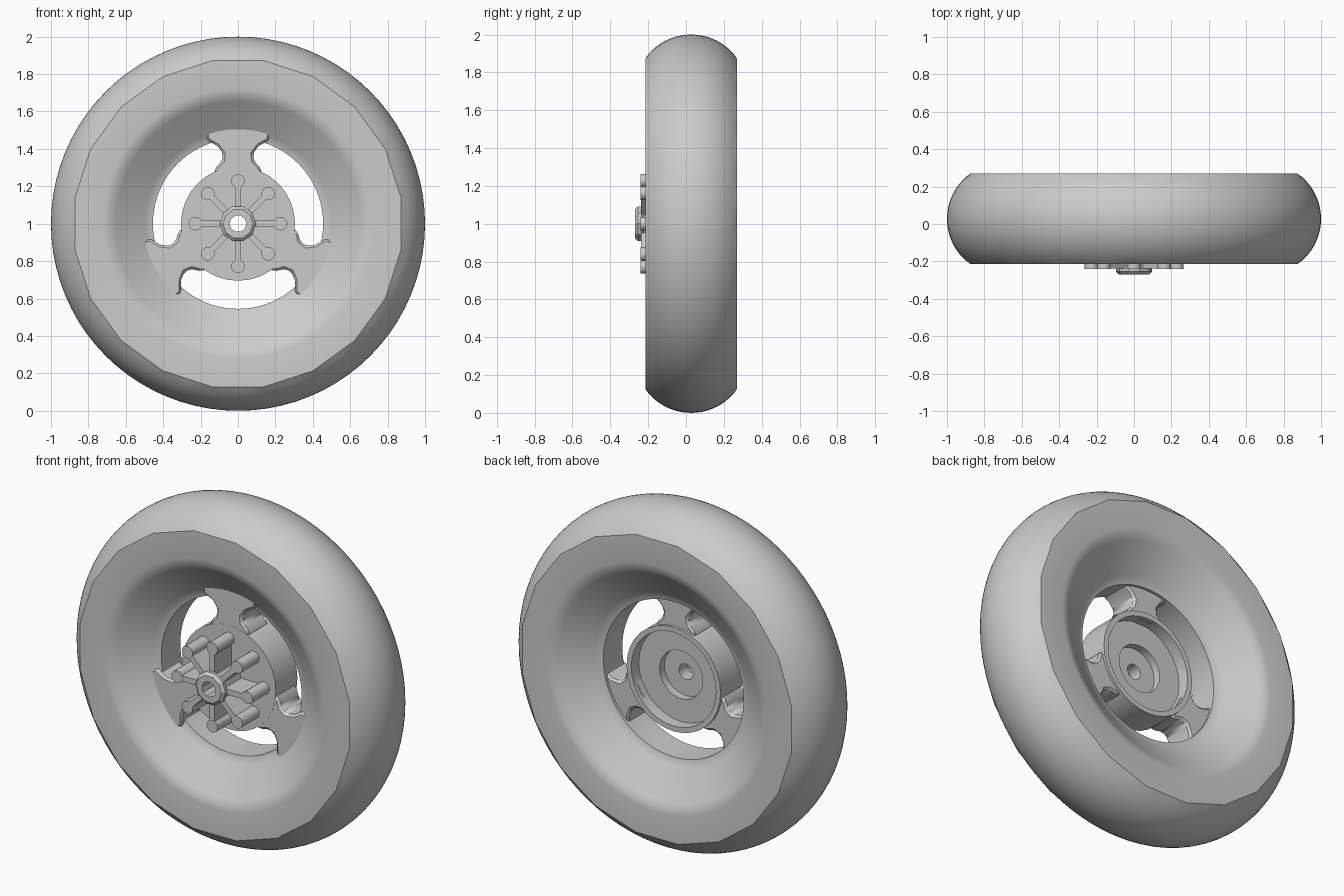
import bpy, bmesh
from math import sin, cos, pi, radians

if "Cube" in bpy.data.objects:
    bpy.data.objects.remove(bpy.data.objects["Cube"])

grey = bpy.data.materials.new("plain grey")
grey.use_nodes = True
grey.diffuse_color = (0.6, 0.6, 0.6, 1)
grey.node_tree.nodes["Principled BSDF"].inputs["Base Color"].default_value = (0.6, 0.6, 0.6, 1)

AXLE = 1.0       # height of the wheel centre
FACE = -0.085    # front plane of the hub and spokes


def finish(bm, name, angle=35):
    """Turn a bmesh into a smooth-shaded object with sharp edges kept."""
    bmesh.ops.recalc_face_normals(bm, faces=bm.faces)
    mesh = bpy.data.meshes.new(name)
    bm.to_mesh(mesh)
    bm.free()
    mesh.materials.append(grey)
    obj = bpy.data.objects.new(name, mesh)
    bpy.context.collection.objects.link(obj)
    bpy.ops.object.select_all(action='DESELECT')
    obj.select_set(True)
    bpy.context.view_layer.objects.active = obj
    bpy.ops.object.shade_smooth_by_angle(angle=radians(angle))
    return obj


def lathe(name, profile, segs, faceted=(), sides=20, angle=35):
    """Revolve a closed (radius, y) profile round the axle; faceted rings become polygons."""
    bm = bmesh.new()
    rings = []
    for i, (r, y) in enumerate(profile):
        ring = []
        for k in range(segs):
            t = 2 * pi * k / segs
            q = r
            if i in faceted:
                step = 2 * pi / sides
                local = (t + step / 2) % step - step / 2
                q = r * cos(pi / sides) / cos(local)
            ring.append(bm.verts.new((q * cos(t), y, AXLE + q * sin(t))))
        rings.append(ring)
    for a, b in zip(rings, rings[1:] + rings[:1]):
        for k in range(segs):
            n = (k + 1) % segs
            bm.faces.new((a[k], a[n], b[n], b[k]))
    return finish(bm, name, angle)


def prism(name, outline, turn, front, back, bevel=0):
    """Extrude an outline of (radial, sideways) points along y, turned about the axle."""
    bm = bmesh.new()
    c, s = cos(turn), sin(turn)
    verts = [bm.verts.new((u * c - v * s, front, AXLE + u * s + v * c)) for u, v in outline]
    cap = bm.faces.new(verts)
    out = bmesh.ops.extrude_face_region(bm, geom=[cap])["geom"]
    for v in out:
        if isinstance(v, bmesh.types.BMVert):
            v.co.y = back
    obj = finish(bm, name, 30)
    if bevel:
        mod = obj.modifiers.new("soft edges", 'BEVEL')
        mod.width = bevel
        mod.segments = 1
    return obj


# Tyre and rim: bulged tread, flat sidewalls, cones running in to the spokes
MID, HALF, BULGE = 0.0275, 0.2425, 0.298
SWEEP = radians(54.5)
tread = [(1 - BULGE + BULGE * cos(a), MID + BULGE * sin(a))
         for a in [SWEEP * (i / 10 - 1) for i in range(21)]]
tread[0], tread[-1] = (0.883, MID - HALF), (0.883, MID + HALF)
side = [(0.72, HALF), (0.685, 0.236), (0.655, 0.216), (0.50, 0.108), (0.475, 0.093), (0.455, 0.088)]
back_side = [(r, MID + h) for r, h in side]
front_side = [(r, MID - h) for r, h in reversed(side)]
lathe("tyre_and_rim", tread + back_side + front_side, 80, faceted=(0, 20))

# Hub: flat front disc, recessed back with a lip, stepped axle hole
lathe("hub", [(0.045, FACE), (0.305, FACE), (0.305, 0.115), (0.275, 0.115),
              (0.275, 0.045), (0.14, 0.045), (0.14, 0), (0.045, 0)], 32)

# Axle boss: faceted collar standing in front of the hub
lathe("axle_boss", [(0.045, -0.27), (0.08, -0.27), (0.097, -0.255), (0.097, -0.235),
                    (0.085, -0.225), (0.085, FACE + 0.01), (0.045, FACE + 0.01)], 10, angle=20)

# Three waisted spokes
half = [(0.27, 0.13), (0.305, 0.115), (0.335, 0.085), (0.375, 0.08),
        (0.415, 0.11), (0.45, 0.17), (0.52, 0.17)]
spoke = half + [(u, -v) for u, v in reversed(half)]
for i in range(3):
    prism(f"spoke_{i + 1}", spoke, pi / 2 + i * 2 * pi / 3, FACE + 0.001, 0.1, bevel=0.012)

# Eight ribs with round ends on the front of the hub
REACH, THICK, KNOB = 0.228, 0.016, 0.036
rib = [(0.075, -THICK), (REACH, -THICK), (REACH, THICK), (0.075, THICK)]
knob = [(REACH + KNOB * cos(k * pi / 8), KNOB * sin(k * pi / 8)) for k in range(16)]
for i in range(8):
    prism(f"rib_{i + 1}", rib, i * pi / 4, -0.239, FACE + 0.01)
    prism(f"rib_end_{i + 1}", knob, i * pi / 4, -0.24, FACE + 0.01)
